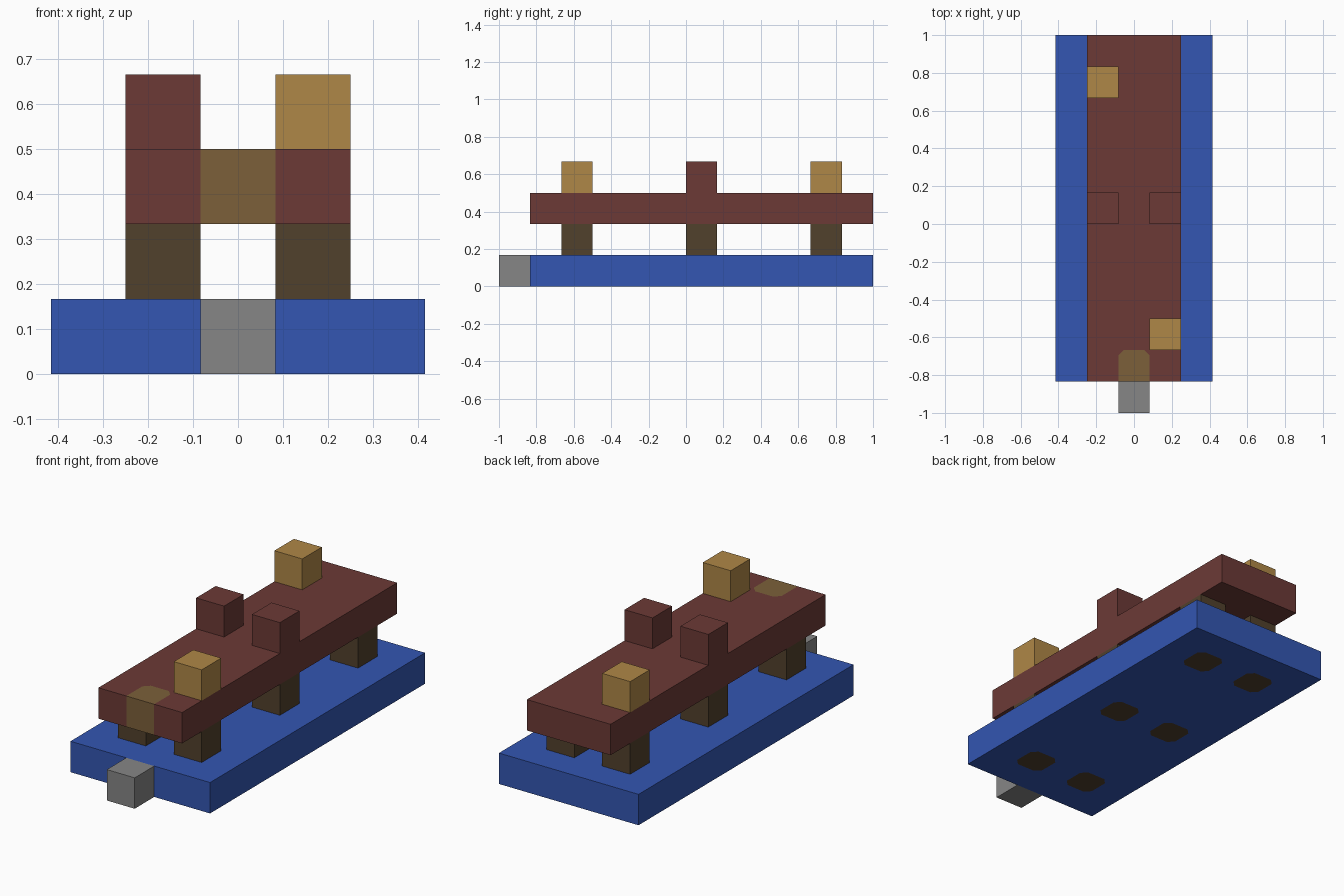
import bpy
import bmesh
from mathutils import Vector

if "Cube" in bpy.data.objects:
    bpy.data.objects.remove(bpy.data.objects["Cube"], do_unlink=True)

U = 1 / 6          # edge of one block
CLIP = 0.03        # clipped corner of the painted patches


def linear(c):
    return c / 12.92 if c <= 0.04045 else ((c + 0.055) / 1.055) ** 2.4


def material(name, hex_code):
    rgb = [linear(int(hex_code[i:i + 2], 16) / 255) for i in (0, 2, 4)]
    mat = bpy.data.materials.new(name)
    mat.use_nodes = True
    mat.diffuse_color = (*rgb, 1)
    bsdf = mat.node_tree.nodes["Principled BSDF"]
    bsdf.inputs["Base Color"].default_value = (*rgb, 1)
    bsdf.inputs["Roughness"].default_value = 0.9
    return mat


blue = material("blue", "3356B2")
red = material("dark red", "6C3A36")
gold = material("gold", "AF8747")
tan = material("tan", "7C603A")
brown = material("dark brown", "51412C")
grey = material("grey", "868686")


def box(name, centre, size, mat):
    """Box measured in blocks."""
    bm = bmesh.new()
    bmesh.ops.create_cube(bm, size=1)
    bmesh.ops.scale(bm, vec=Vector(size) * U, verts=bm.verts)
    bmesh.ops.translate(bm, vec=Vector(centre) * U, verts=bm.verts)
    mesh = bpy.data.meshes.new(name)
    bm.to_mesh(mesh)
    bm.free()
    mesh.materials.append(mat)
    obj = bpy.data.objects.new(name, mesh)
    bpy.context.collection.objects.link(obj)
    return obj


def paint_patches(obj, cells, mat, wanted, corner_ys):
    """Cut block-sized patches with clipped corners into the faces that match."""
    bm = bmesh.new()
    bm.from_mesh(obj.data)

    def cut(geom, point, normal):
        bmesh.ops.bisect_plane(bm, geom=geom, dist=1e-6, plane_co=point, plane_no=normal)

    for axis, normal in ((0, (1, 0, 0)), (1, (0, 1, 0))):
        for value in sorted({c[axis] + s for c in cells for s in (-0.5, 0.5)}):
            cut(bm.verts[:] + bm.edges[:] + bm.faces[:], Vector(normal) * value * U, normal)
    bm.normal_update()

    def inside(face, cell):
        m = face.calc_center_median()
        return (wanted(face) and abs(m.x - cell[0] * U) < U / 2
                and abs(m.y - cell[1] * U) < U / 2 + 1e-4)

    for cell in cells:
        mid = Vector((cell[0], cell[1], 0)) * U
        for sx in (-1, 1):
            for sy in corner_ys:
                faces = [f for f in bm.faces if inside(f, cell) and abs(f.normal.z) > 0.5]
                geom = {g for f in faces for g in (*f.verts, *f.edges, f)}
                cut(list(geom), mid + Vector((sx * (U / 2 - CLIP), sy * U / 2, 0)), (sx, sy, 0))
        for f in bm.faces:
            if inside(f, cell):
                d = f.calc_center_median() - mid
                in_corner = (abs(f.normal.z) > 0.5 and abs(d.x) + abs(d.y) > U - CLIP
                             and any(d.y * sy > 0 for sy in corner_ys))
                f.material_index = 0 if in_corner else 1
    bm.to_mesh(obj.data)
    bm.free()
    obj.data.materials.append(mat)


# Base slab with the leg ends showing underneath
leg_cells = [(x, y) for x in (-1, 1) for y in (-3.5, 0.5, 4.5)]
base = box("base_slab", (0, 0.5, 0.5), (5, 11, 1), blue)
paint_patches(base, leg_cells, brown, lambda f: f.normal.z < -0.5, (-1, 1))

# Legs between base and deck
for i, (x, y) in enumerate(leg_cells):
    box(f"leg_{i + 1}", (x, y, 1.5), (1, 1, 1), brown)

# Deck with a tan end patch
deck = box("deck", (0, 0.5, 2.5), (3, 11, 1), red)
paint_patches(deck, [(0, -4.5)], tan, lambda f: abs(f.normal.x) < 0.5, (1,))

# Blocks on the deck and the front block
box("middle_block_right", (-1, 0.5, 3.5), (1, 1, 1), red)
box("middle_block_left", (1, 0.5, 3.5), (1, 1, 1), red)
box("back_block", (-1, 4.5, 3.5), (1, 1, 1), gold)
box("front_block", (1, -3.5, 3.5), (1, 1, 1), gold)
box("nose_block", (0, -5.5, 0.5), (1, 1, 1), grey)
